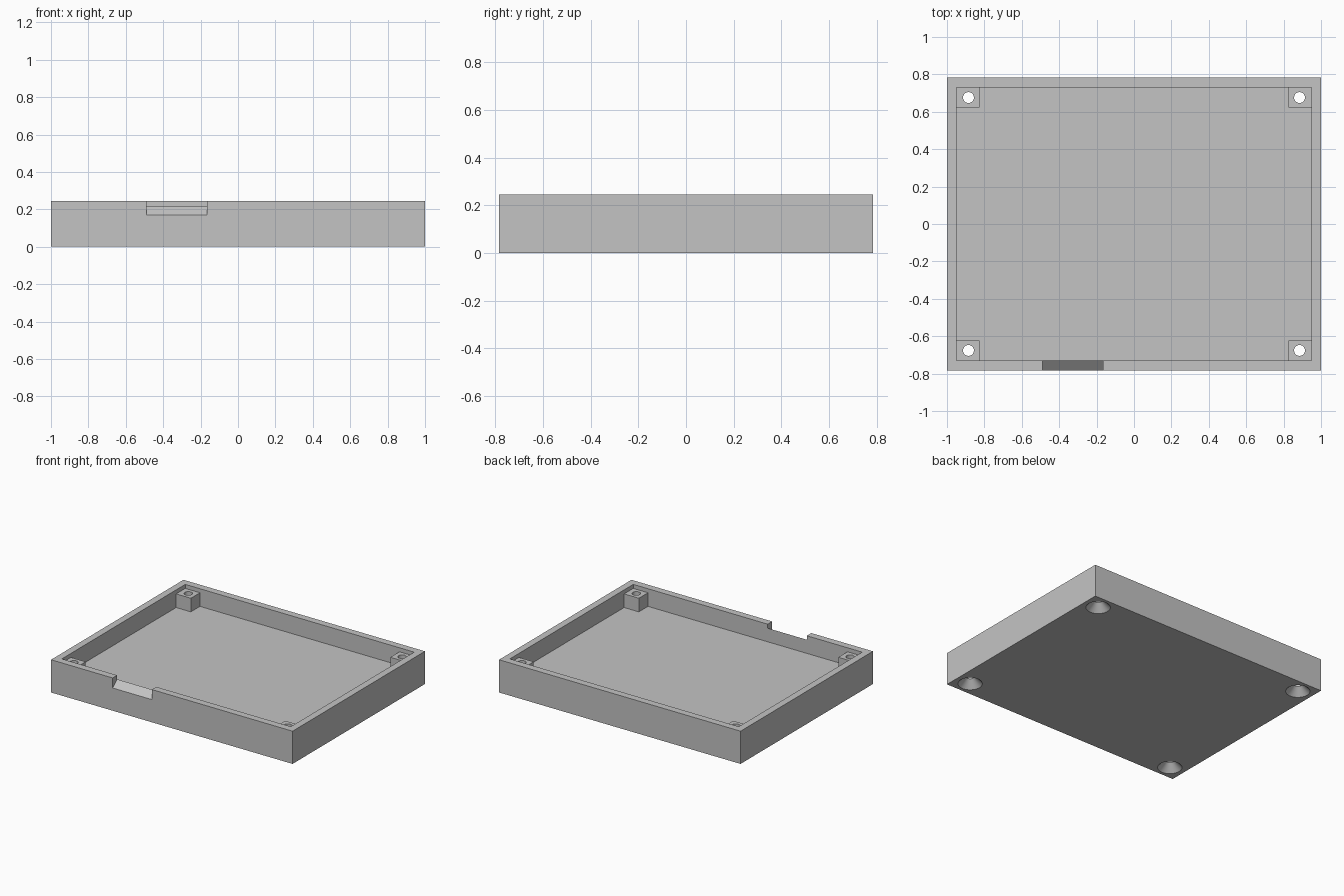
import bpy
import bmesh
import math

if "Cube" in bpy.data.objects:
    bpy.data.objects.remove(bpy.data.objects["Cube"])

# Outer half sizes, inner half sizes, and levels
OUT_X, OUT_Y, HEIGHT = 1.0, 0.783, 0.245
IN_X, IN_Y, FLOOR = 0.948, 0.73, 0.113
POST_X, POST_Y, POST_TOP = 0.826, 0.622, 0.215
HOLE_X, HOLE_Y = 0.885, 0.676
HOLE_R, SINK_R, SINK_DEPTH = 0.029, 0.083, 0.055
OVER = 0.02

grey = bpy.data.materials.new("light grey plastic")
grey.use_nodes = True
colour = (0.55, 0.55, 0.55, 1)
grey.diffuse_color = colour
grey.node_tree.nodes["Principled BSDF"].inputs["Base Color"].default_value = colour


def make_object(name, bm):
    bmesh.ops.recalc_face_normals(bm, faces=bm.faces)
    mesh = bpy.data.meshes.new(name)
    bm.to_mesh(mesh)
    bm.free()
    mesh.materials.append(grey)
    obj = bpy.data.objects.new(name, mesh)
    bpy.context.collection.objects.link(obj)
    return obj


def box(name, x0, x1, y0, y1, z0, z1):
    bm = bmesh.new()
    bmesh.ops.create_cube(bm, size=1)
    for v in bm.verts:
        v.co = [a if c < 0 else b
                for c, a, b in zip(v.co, (x0, y0, z0), (x1, y1, z1))]
    return make_object(name, bm)


def lathe(name, profile, x, y, sides=48):
    """Closed solid of revolution from (radius, z) points."""
    bm = bmesh.new()
    rings = []
    for r, z in profile:
        rings.append([bm.verts.new((x + r * math.cos(math.tau * i / sides),
                                    y + r * math.sin(math.tau * i / sides), z))
                      for i in range(sides)])
    for low, high in zip(rings, rings[1:]):
        for i in range(sides):
            j = (i + 1) % sides
            bm.faces.new((low[i], low[j], high[j], high[i]))
    bm.faces.new(rings[0])
    bm.faces.new(rings[-1])
    return make_object(name, bm)


def prism_x(name, profile, x0, x1):
    """Extrude a (y, z) outline along x."""
    bm = bmesh.new()
    face = bm.faces.new([bm.verts.new((x0, y, z)) for y, z in profile])
    new = bmesh.ops.extrude_face_region(bm, geom=[face])["geom"]
    bmesh.ops.translate(bm, vec=(x1 - x0, 0, 0),
                        verts=[e for e in new if isinstance(e, bmesh.types.BMVert)])
    return make_object(name, bm)


def combine(target, tool, operation):
    mod = target.modifiers.new(operation.lower(), "BOOLEAN")
    mod.operation = operation
    mod.solver = "EXACT"
    mod.object = tool
    bpy.context.view_layer.objects.active = target
    bpy.ops.object.modifier_apply(modifier=mod.name)
    bpy.data.objects.remove(tool)


# Hollow open tray
tray = box("tray", -OUT_X, OUT_X, -OUT_Y, OUT_Y, 0, HEIGHT)
combine(tray, box("cavity", -IN_X, IN_X, -IN_Y, IN_Y, FLOOR, HEIGHT + 0.1), "DIFFERENCE")

# Corner screw posts with countersunk through holes
corners = [(sx, sy) for sx in (-1, 1) for sy in (-1, 1)]
for sx, sy in corners:
    xs = sorted((sx * POST_X, sx * (IN_X + OVER)))
    ys = sorted((sy * POST_Y, sy * (IN_Y + OVER)))
    combine(tray, box("post", *xs, *ys, FLOOR - OVER, POST_TOP), "UNION")
for sx, sy in corners:
    slope = (SINK_R - HOLE_R) / SINK_DEPTH
    profile = [(SINK_R + OVER * slope, -OVER), (HOLE_R, SINK_DEPTH), (HOLE_R, HEIGHT + 0.1)]
    combine(tray, lathe("screw_hole", profile, sx * HOLE_X, sy * HOLE_Y), "DIFFERENCE")

# Sloped finger notch in the front wall
low, high = 0.17, 0.215
rise = (high - low) / (OUT_Y - IN_Y)
notch = [(-OUT_Y - OVER, low - OVER * rise), (-IN_Y + OVER, high + OVER * rise),
         (-IN_Y + OVER, HEIGHT + 0.1), (-OUT_Y - OVER, HEIGHT + 0.1)]
combine(tray, prism_x("notch", notch, -0.49, -0.165), "DIFFERENCE")

# Smooth the round holes, keep all box edges sharp
bpy.ops.object.select_all(action="DESELECT")
tray.select_set(True)
bpy.context.view_layer.objects.active = tray
bpy.ops.object.shade_smooth_by_angle(angle=math.radians(30))
